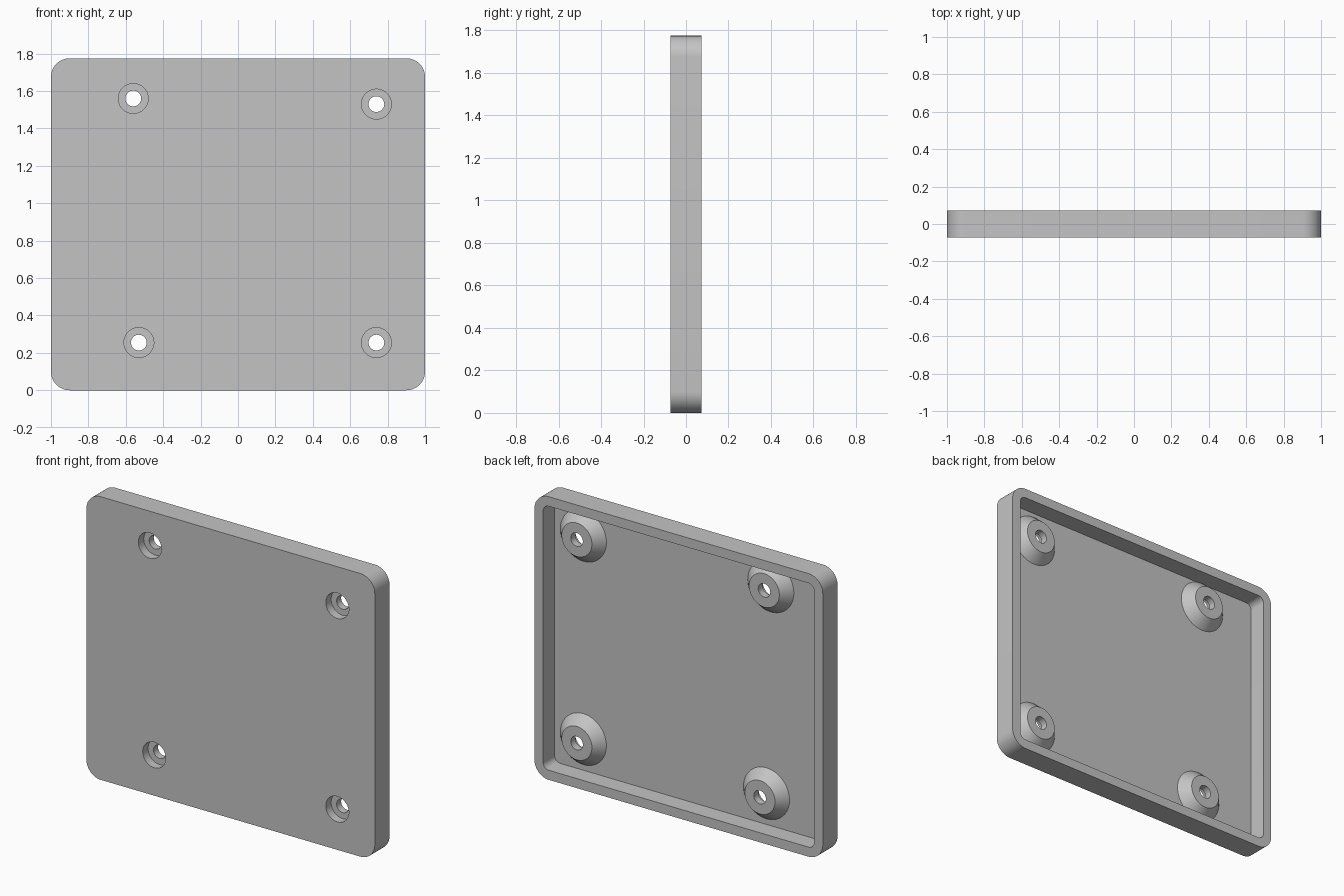
import bpy
import bmesh
import math
from mathutils import Matrix

if "Cube" in bpy.data.objects:
    bpy.data.objects.remove(bpy.data.objects["Cube"], do_unlink=True)

WIDTH, HEIGHT, DEPTH = 2.0, 1.775, 0.146
FRONT, BACK = -DEPTH / 2, DEPTH / 2
WALL = 0.06
FLOOR = FRONT + 0.033
BOSS_TOP = 0.025
BORE_END = -0.02
SCREWS = [(-0.56, 1.56), (0.74, 1.53), (-0.53, 0.255), (0.74, 0.255)]

grey = bpy.data.materials.new("light grey")
grey.use_nodes = True
color = (0.55, 0.55, 0.55, 1)
grey.diffuse_color = color
grey.node_tree.nodes["Principled BSDF"].inputs["Base Color"].default_value = color


def make_object(name, bm):
    bmesh.ops.recalc_face_normals(bm, faces=bm.faces)
    mesh = bpy.data.meshes.new(name)
    bm.to_mesh(mesh)
    bm.free()
    mesh.materials.append(grey)
    obj = bpy.data.objects.new(name, mesh)
    bpy.context.collection.objects.link(obj)
    return obj


def rounded_slab(name, width, height, radius, y0, y1, steps=12):
    """Rounded rectangle in the xz plane, extruded along y."""
    bm = bmesh.new()
    verts = []
    for corner, (sx, sz) in enumerate([(1, 1), (-1, 1), (-1, -1), (1, -1)]):
        for i in range(steps + 1):
            a = (corner + i / steps) * math.pi / 2
            x = sx * (width / 2 - radius) + radius * math.cos(a)
            z = sz * (height / 2 - radius) + radius * math.sin(a)
            verts.append(bm.verts.new((x, y0, z + HEIGHT / 2)))
    face = bm.faces.new(verts)
    new = bmesh.ops.extrude_face_region(bm, geom=[face])["geom"]
    moved = [v for v in new if isinstance(v, bmesh.types.BMVert)]
    bmesh.ops.translate(bm, verts=moved, vec=(0, y1 - y0, 0))
    return make_object(name, bm)


def round_parts(name, r0, r1, y0, y1):
    """One cone or cylinder along y at every screw position."""
    bm = bmesh.new()
    for x, z in SCREWS:
        place = Matrix.Translation((x, (y0 + y1) / 2, z)) @ Matrix.Rotation(-math.pi / 2, 4, "X")
        bmesh.ops.create_cone(bm, cap_ends=True, segments=48, radius1=r0,
                              radius2=r1, depth=y1 - y0, matrix=place)
    return make_object(name, bm)


def combine(target, tool, operation):
    mod = target.modifiers.new(tool.name, "BOOLEAN")
    mod.operation = operation
    mod.solver = "EXACT"
    mod.object = tool
    bpy.context.view_layer.objects.active = target
    bpy.ops.object.modifier_apply(modifier=mod.name)
    bpy.data.objects.remove(tool, do_unlink=True)


# Open-backed tray with a thin front panel
cover = rounded_slab("cover_plate", WIDTH, HEIGHT, 0.1, FRONT, BACK)
cavity = rounded_slab("cavity", WIDTH - 2 * WALL, HEIGHT - 2 * WALL, 0.04, FLOOR, BACK + 0.1)
combine(cover, cavity, "DIFFERENCE")

# Conical screw bosses, sunk slightly into the panel
SINK = 0.01
slope = (0.16 - 0.105) / (BOSS_TOP - FLOOR)
combine(cover, round_parts("bosses", 0.16 + SINK * slope, 0.105, FLOOR - SINK, BOSS_TOP), "UNION")

# Counterbores from the front and through holes
combine(cover, round_parts("counterbores", 0.08, 0.08, FRONT - 0.1, BORE_END), "DIFFERENCE")
combine(cover, round_parts("holes", 0.042, 0.042, FRONT - 0.2, BACK + 0.2), "DIFFERENCE")

bpy.ops.object.select_all(action="DESELECT")
cover.select_set(True)
bpy.context.view_layer.objects.active = cover
bpy.ops.object.shade_smooth_by_angle(angle=math.radians(30))
